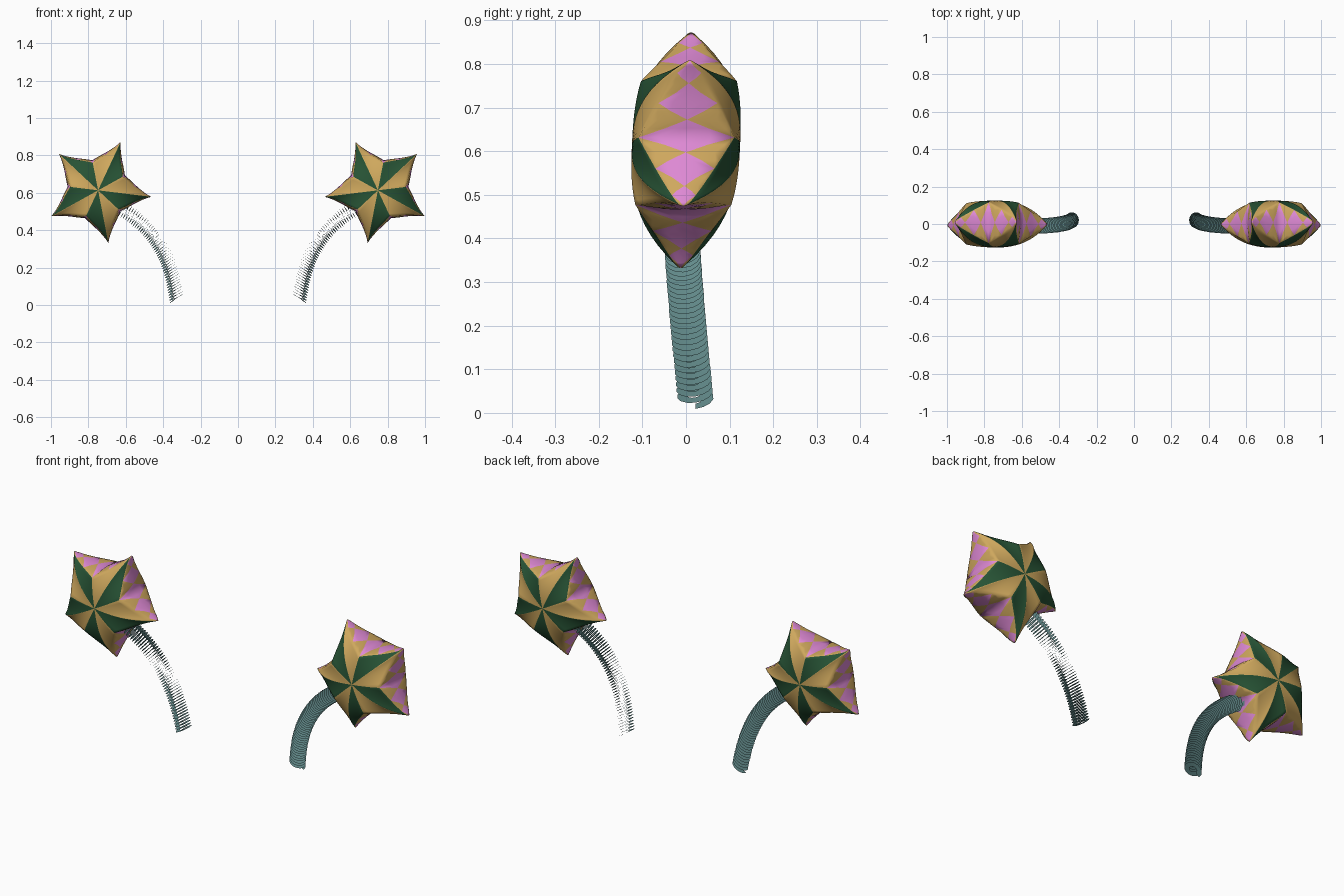
import bpy, bmesh, math
from mathutils import Vector
from mathutils.geometry import interpolate_bezier

if "Cube" in bpy.data.objects:
    bpy.data.objects.remove(bpy.data.objects["Cube"])

CX, CZ = 0.748, 0.613          # star centre
TIP_R, VALLEY_R = 0.28, 0.15   # star radii at the face edge
DOME = 0.124                   # half thickness at the centre


def material(name, rgb):
    m = bpy.data.materials.new(name)
    m.diffuse_color = (*rgb, 1)
    m.use_nodes = True
    m.node_tree.nodes["Principled BSDF"].inputs["Base Color"].default_value = m.diffuse_color
    return m


GOLD = material("gold", (0.62, 0.39, 0.11))
GREEN = material("green", (0.02, 0.085, 0.035))
PINK = material("pink", (0.73, 0.25, 0.66))
TEAL = material("teal", (0.13, 0.27, 0.27))


def finish(bm, name, mats, smooth=True):
    mesh = bpy.data.meshes.new(name)
    bm.to_mesh(mesh)
    bm.free()
    for m in mats:
        mesh.materials.append(m)
    ob = bpy.data.objects.new(name, mesh)
    bpy.context.collection.objects.link(ob)
    for p in mesh.polygons:
        p.use_smooth = smooth
    return ob


def grid(bm, rows, colour):
    """Skin a grid of points; colour(i) gives the material of row i."""
    vs = [[bm.verts.new(p) for p in r] for r in rows]
    for i in range(len(vs) - 1):
        for j in range(len(vs[0]) - 1):
            f = bm.faces.new((vs[i][j], vs[i][j + 1], vs[i + 1][j + 1], vs[i + 1][j]))
            f.material_index = colour(i)


def diamond(u):
    """Share of the rim covered by pink, from valley (u=0) to tip (u=1)."""
    stops = [(0, 1), (0.22, 0), (0.46, 1), (0.70, 0), (0.86, 1), (1, 0)]
    for (a, da), (b, db) in zip(stops, stops[1:]):
        if u <= b:
            return da + (db - da) * (u - a) / (b - a)
    return 0


US = [0, .11, .22, .34, .46, .58, .70, .78, .86, .93, 1]


def star(name, side):
    bm = bmesh.new()

    def place(x, y, z):
        return Vector((side * (CX + x), y + 0.045 * z, CZ + z))

    for k in range(5):
        for s in (1, -1):
            a = math.radians(115 + 72 * k)
            b = a + s * math.pi / 5
            tip = Vector((math.cos(a), math.sin(a)))
            val = Vector((math.cos(b), math.sin(b)))
            edge, half, out = [], [], []
            for u in US:
                p = val * (VALLEY_R * (1 - u)) + tip * (TIP_R * u)
                p -= val * 0.010 * math.sin(math.pi * u) * u
                edge.append(p)
                half.append(0.100 * (1 - u) ** 0.9 + 0.010)
                out.append((val * (1 - u) + tip * u).normalized() * (0.014 - 0.008 * u))
            # puffed front and back faces, one colour per half arm
            for f in (-1, 1):
                rows = []
                for i in range(13):
                    t = i / 12
                    rows.append([place(p.x * t, f * (w + (DOME - w) * (1 - t ** 2.7)), p.y * t)
                                 for p, w in zip(edge, half)])
                grid(bm, rows, lambda i: 1 if s > 0 else 0)
            # rounded rim with a chain of diamonds
            rows = []
            for i in range(13):
                row = []
                for u, p, w, o in zip(US, edge, half, out):
                    d = diamond(u)
                    v = (-1 + (1 - d) * i / 4 if i <= 4 else
                         d * (i - 6) / 2 if i <= 8 else d + (1 - d) * (i - 8) / 4)
                    q = p + o * (1 - v * v)
                    row.append(place(q.x, w * v, q.y))
                rows.append(row)
            grid(bm, rows, lambda i: 2 if 4 <= i < 8 else 0)
    bmesh.ops.remove_doubles(bm, verts=bm.verts, dist=0.0004)
    bmesh.ops.recalc_face_normals(bm, faces=bm.faces)
    return finish(bm, name, [GOLD, GREEN, PINK])


def spring(name, side, turns=46, seg=14, r_in=0.018, r_out=0.042):
    """Flat ribbon wound along a curved stem."""
    path = interpolate_bezier(Vector((0.33, 0.022, 0.03)), Vector((0.355, 0.0, 0.25)),
                              Vector((0.44, -0.015, 0.42)), Vector((0.65, -0.012, 0.525)), 200)
    bm = bmesh.new()
    rows = []
    n = turns * seg
    for i in range(n + 1):
        t = i / n * 198
        j = int(t)
        c = path[j].lerp(path[j + 1], t - j)
        d = (path[j + 1] - path[j]).normalized()
        d = (d + Vector((0.45, 0, 0)) * (1 - i / n)).normalized()
        e1 = Vector((0, 1, 0)).cross(d).normalized()
        e2 = d.cross(e1)
        a = 2 * math.pi * i / seg
        r = e1 * math.cos(a) + e2 * math.sin(a)
        rows.append([Vector((side * q.x, q.y, q.z)) for q in (c + r * r_in, c + r * r_out)])
    grid(bm, rows, lambda i: 0)
    return finish(bm, name, [TEAL], False)


# mirrored pair of stars on springs
for label, side in (("right", 1), ("left", -1)):
    star(label + "_star", side)
    spring(label + "_spring", side)
